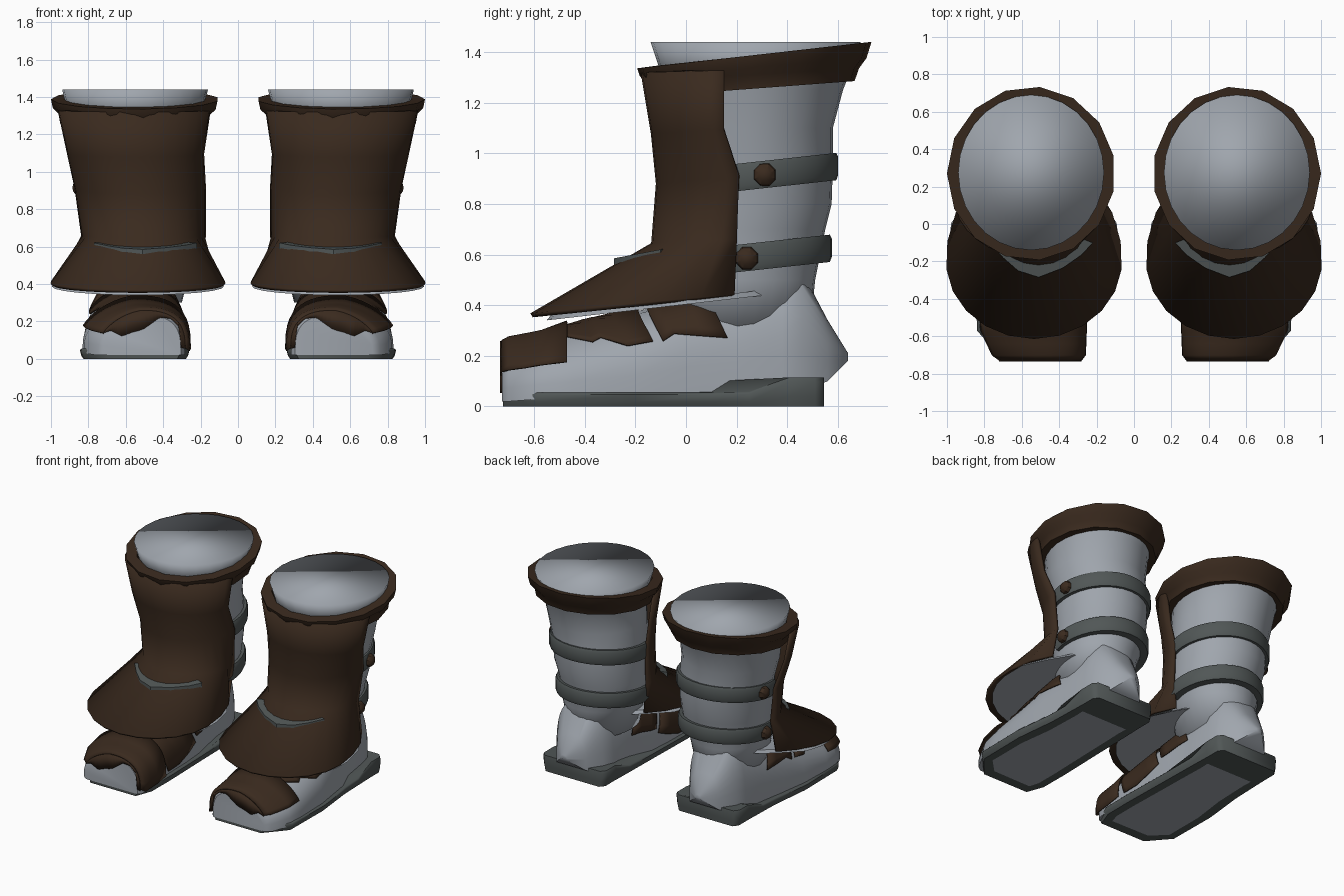
import bpy, bmesh, math

if "Cube" in bpy.data.objects:
    bpy.data.objects.remove(bpy.data.objects["Cube"])

def material(name, rgb):
    m = bpy.data.materials.new(name)
    m.diffuse_color = (*rgb, 1)
    m.use_nodes = True
    m.node_tree.nodes["Principled BSDF"].inputs["Base Color"].default_value = m.diffuse_color
    return m

LIGHT = material("light_grey", (0.35, 0.38, 0.42))
DARK = material("dark_grey", (0.082, 0.095, 0.094))
BROWN = material("brown_leather", (0.042, 0.023, 0.013))

def finish(name, bm, mats, thick=0, angle=40):
    """Turn a bmesh into a smooth-shaded object mirrored into a pair."""
    bmesh.ops.recalc_face_normals(bm, faces=bm.faces)
    me = bpy.data.meshes.new(name)
    bm.to_mesh(me)
    bm.free()
    for m in mats:
        me.materials.append(m)
    for p in me.polygons:
        p.use_smooth = True
    me.set_sharp_from_angle(angle=math.radians(angle))
    ob = bpy.data.objects.new(name, me)
    bpy.context.collection.objects.link(ob)
    if thick:
        s = ob.modifiers.new("thickness", 'SOLIDIFY')
        s.thickness, s.offset = thick, 0
    ob.modifiers.new("pair", 'MIRROR').use_mirror_merge = False
    return ob

def loft(rings, closed=True, caps=True):
    bm = bmesh.new()
    rows = [[bm.verts.new(p) for p in r] for r in rings]
    n = len(rows[0])
    for a, b in zip(rows, rows[1:]):
        for i in range(n if closed else n - 1):
            j = (i + 1) % n
            bm.faces.new((a[i], a[j], b[j], b[i]))
    if caps:
        bm.faces.new(rows[0])
        bm.faces.new(rows[-1])
    return bm

def ring(x0, x1, yf, yc, yb, zf, zb, n=28, a0=0, a1=360):
    """Egg-shaped ring, widest at yc, tilted from zf in front to zb behind."""
    pts, full = [], a1 - a0 == 360
    for i in range(n if full else n + 1):
        t = math.radians(a0 + (a1 - a0) * i / n)
        s = math.sin(t)
        y = yc - s * (yc - yf if s > 0 else yb - yc)
        pts.append(((x0 + x1) / 2 + (x1 - x0) / 2 * math.cos(t), y,
                    zf + (zb - zf) * (y - yf) / (yb - yf)))
    return pts

# Leg lining
leg = [(1.44, .16, .94, -.14, .69), (1.35, .185, .92, -.11, .66), (1.25, .215, .885, -.09, .62),
       (1.10, .21, .87, -.08, .58), (.95, .20, .83, -.07, .58), (.80, .20, .82, -.07, .575),
       (.70, .20, .80, -.08, .55), (.60, .21, .79, -.08, .53), (.50, .25, .78, -.08, .51),
       (.30, .30, .74, -.08, .49)]
finish("leg_lining", loft([ring(a, b, c, (c + d) / 2, d, z, z) for z, a, b, c, d in leg]), [LIGHT],
       angle=120)

# Tilted collar around the top
collar = [(.17, .93, -.12, .67, 1.345, 1.43), (.10, 1.0, -.195, .735, 1.335, 1.44),
          (.11, .99, -.185, .715, 1.305, 1.375), (.14, .96, -.17, .685, 1.285, 1.335),
          (.155, .95, -.13, .668, 1.225, 1.285), (.23, .88, -.07, .60, 1.235, 1.285)]
rings = [ring(a, b, c, (c + d) / 2, d, zf, zb, 15) for a, b, c, d, zf, zb in collar]
finish("collar", loft(rings + rings[:1], caps=False), [BROWN], angle=35)

# Shin guard flaring over the instep
guard = [(.155, .955, -.17, .15, .60, 1.32, 1.34, 0), (.19, .905, -.13, .15, .60, 1.08, 1.12, 0),
         (.18, .865, -.11, .21, .60, .88, .95, 0), (.18, .83, -.13, .20, .60, .64, .68, 0),
         (.07, 1.0, -.61, -.20, .35, .36, .456, 45)]
finish("shin_guard", loft([ring(*g[:7], 16, -g[7], 180 + g[7]) for g in guard], False, False),
       [BROWN], 0.018, 70)

# Lining plate below the flare, narrowing towards the heel
plate = [ring(.11, .97, -.53, -.15, .44, .365, .475, 24), ring(.075, .995, -.55, -.15, .45, .34, .455, 24)]
finish("flare_lining", loft([[(.53 + (x - .53) * (1 - .9 * max(0, y)), y, z) for x, y, z in r]
                             for r in plate]), [LIGHT])

# Crescent fold in front of the ankle
arc = [(.22, -.10), (.28, -.165), (.38, -.235), (.51, -.285), (.62, -.25), (.70, -.18), (.77, -.10), (.5, 0)]
finish("ankle_fold", loft([[(x, y, .62 + .19 * (y + .1) - d) for x, y in arc] for d in (0, .038)]),
       [DARK], angle=30)

# Straps around the calf and their rivets
def strap(name, x0, x1, y0, y1, zlow):
    rows = []
    for grow, dz in ((-.03, 0), (.018, 0), (.026, .02), (.026, .09), (.018, .108), (-.03, .108)):
        rows.append([(x, y, zlow + dz + .11 * (y - .2)) for x, y, z in
                     ring(x0 - grow, x1 + grow, y0 - grow, (y0 + y1) / 2, y1 + grow, 0, 0, 20, 165, 375)])
    bm = loft(rows + rows[:1], False, False)
    bmesh.ops.remove_doubles(bm, verts=bm.verts, dist=1e-4)
    bmesh.ops.holes_fill(bm, edges=[e for e in bm.edges if e.is_boundary])
    finish(name, bm, [DARK])

strap("upper_strap", .20, .83, -.07, .575, .85)
strap("lower_strap", .205, .79, -.08, .55, .53)

for name, loc in (("upper_rivet", (.845, .31, .915)), ("lower_rivet", (.812, .24, .585))):
    bm = bmesh.new()
    bmesh.ops.create_uvsphere(bm, u_segments=8, v_segments=6, radius=.048)
    c, s = math.cos(math.pi / 8), math.sin(math.pi / 8)
    for v in bm.verts:
        x, y, z = v.co
        v.co = (loc[0] + z * .85, loc[1] + x * c - y * s, loc[2] + x * s + y * c)
    finish(name, bm, [BROWN], angle=30)

# Foot: y, inner x, outer x, underside, top
FOOT = [(-.727, .305, .72, .02, .235), (-.70, .285, .76, .02, .25), (-.57, .28, .825, .03, .275),
        (-.45, .28, .832, .03, .32), (-.20, .285, .825, .03, .375), (0, .30, .795, .03, .42),
        (.20, .32, .77, .03, .46), (.38, .32, .75, .04, .53), (.46, .35, .73, .06, .53),
        (.56, .42, .66, .10, .34), (.64, .52, .57, .18, .21)]

def foot(y, a, off=0):
    """Point on the foot at length y and arch angle a (0 outer, 180 inner)."""
    y = min(max(y, FOOT[0][0]), FOOT[-1][0])
    for p, q in zip(FOOT, FOOT[1:]):
        if y <= q[0]:
            break
    f = (y - p[0]) / (q[0] - p[0])
    _, x0, x1, zb, h = [u + (v - u) * f for u, v in zip(p, q)]
    c, s = math.cos(math.radians(a)), max(0, math.sin(math.radians(a)))
    slope = .28 * min(1, max(0, -y / .3)) * max(0, c)
    return ((x0 + x1) / 2 + ((x1 - x0) / 2 + off) * math.copysign(abs(c) ** .8, c), y,
            zb + (h - zb + off) * s ** .6 * (1 - slope))

finish("foot", loft([[foot(p[0], 180 * i / 20) for i in range(21)] for p in FOOT]), [LIGHT], angle=50)

def angle_at(y, z, inner=False):
    """Arch angle at which the foot side reaches height z."""
    for a in range(90):
        b = 180 - a if inner else a
        if foot(y, b)[2] >= z:
            return b
    return 90

def wrap(name, rows, skew, off):
    """Leather piece lying over the foot; rows are y, outer hem z, inner hem z."""
    out = []
    for y, zo, zi in rows:
        lo, hi = angle_at(y, zo), angle_at(y, zi, True)
        line = []
        for i in range(21):
            a = lo + (hi - lo) * i / 20
            z = foot(y, a)[2]
            line.append(foot(y - skew * (z - .25), a, off))
        out.append(line)
    finish(name, loft(out, False, False), [BROWN], 0.008, 50)
    return out

cap = wrap("toe_cap", [(-.727, .125, .05), (-.70, .13, .04), (-.64, .14, .04), (-.57, .15, .04),
                       (-.47, .165, .06)], 0, .024)
wrap("middle_wrap", [(-.50, .27, .07), (-.47, .27, .07), (-.37, .245, .08), (-.33, .265, .09),
                     (-.24, .23, .11), (-.13, .25, .15)], .45, .012)
wrap("rear_wrap", [(-.09, .25, .19), (-.03, .285, .20), (.08, .27, .22), (.17, .265, .23)], .45, .012)

# Ragged front of the toe cap, hanging from the cap's own front rim
HEM = [(.27, .05), (.305, .06), (.315, .17), (.36, .215), (.42, .22), (.46, .19), (.51, .155),
       (.57, .14), (.62, .12), (.68, .15), (.76, .125)]

def hem(x):
    for p, q in zip(HEM, HEM[1:]):
        if x <= q[0]:
            return p[1] + (q[1] - p[1]) * (x - p[0]) / (q[0] - p[0])
    return HEM[-1][1]

rim = [p for a, b in zip(cap[0], cap[0][1:]) for p in
       [[a[k] + (b[k] - a[k]) * f for k in range(3)] for f in (0, .5)]] + [cap[0][-1]]
finish("toe_cap_front", loft([[(x, -.731, z) for x, y, z in rim],
                              [(x, -.731, min(z - .004, hem(x))) for x, y, z in rim]],
                             False, False), [BROWN], 0.008)

# Sole, square and raised at the heel, with a lighter tread
outline = [(.31, -.722), (.70, -.722), (.84, -.57), (.845, -.2), (.81, .1), (.805, .25), (.80, .41),
           (.80, .51), (.77, .545), (.31, .545), (.28, .51), (.28, .41), (.275, .25), (.27, 0),
           (.26, -.4), (.262, -.6)]

def sole_top(y):
    return .055 + .06 * min(1, max(0, (y - .24) / .17))

bm = loft([[(.55 + (x - .55) * k, y, sole_top(y) * h) for x, y in outline]
           for k, h in ((.94, 0), (.98, .35), (1, .85), (.97, 1))])
bm.normal_update()
tread = min(bm.faces, key=lambda f: f.calc_center_median().z)
bmesh.ops.inset_region(bm, faces=[tread], thickness=.06)
for v in tread.verts:
    v.co.y = v.co.y * .85 - .08
tread.material_index = 1
finish("sole", bm, [DARK, LIGHT], angle=55)
